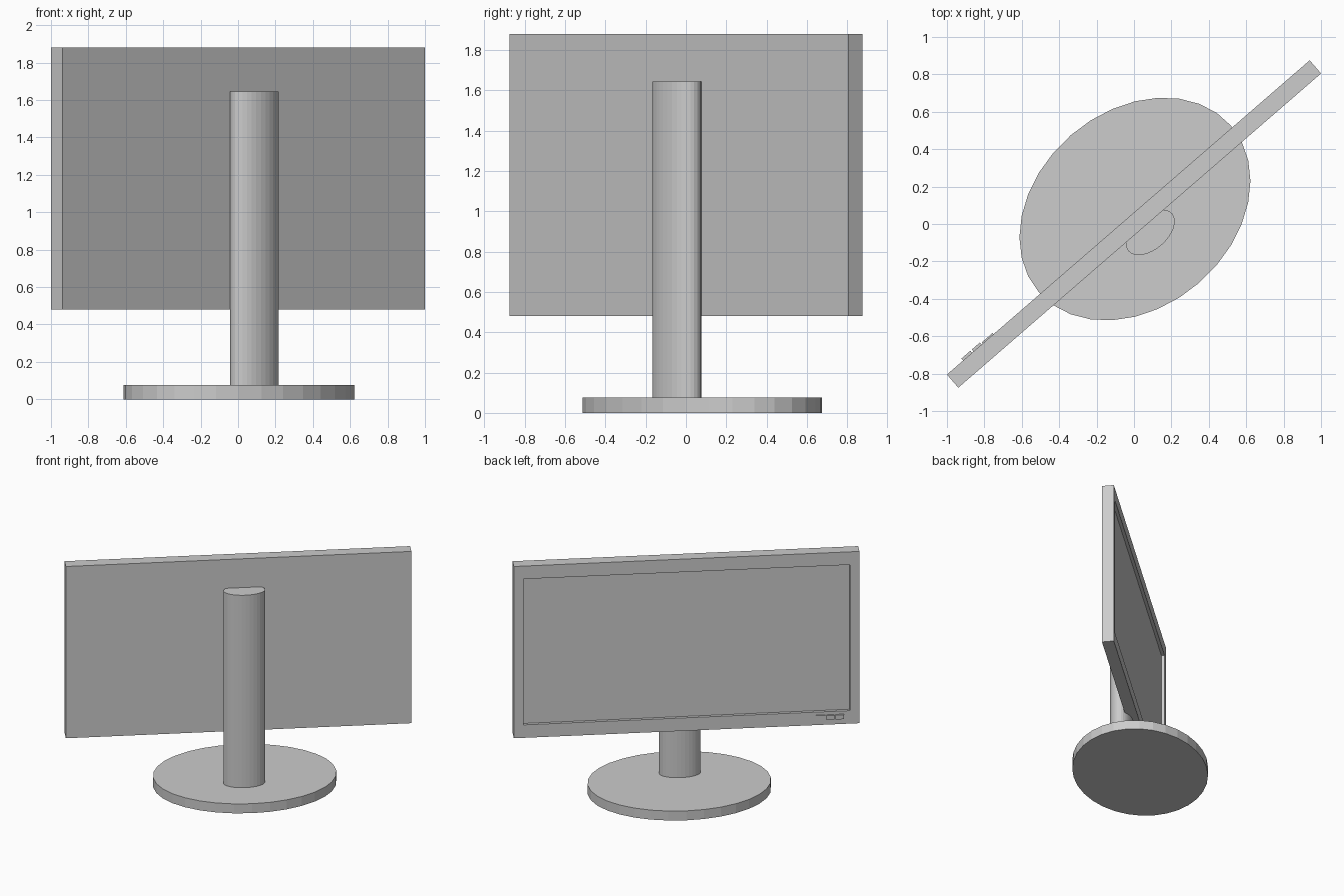
import bpy
import bmesh
import math
from mathutils import Matrix

cube = bpy.data.objects.get("Cube")
if cube:
    bpy.data.objects.remove(cube)

ANGLE = math.radians(40.9)
TURN = Matrix.Rotation(ANGLE, 4, 'Z')
LENGTH, THICK, BOTTOM, TOP = 2.566, 0.093, 0.48, 1.88

grey = bpy.data.materials.new("plain grey")
grey.use_nodes = True
colour = (0.604, 0.604, 0.604, 1)
grey.diffuse_color = colour
grey.node_tree.nodes["Principled BSDF"].inputs["Base Color"].default_value = colour


def finish(name, bm):
    """Turn the finished bmesh into a grey object."""
    mesh = bpy.data.meshes.new(name)
    bm.to_mesh(mesh)
    bm.free()
    mesh.materials.append(grey)
    obj = bpy.data.objects.new(name, mesh)
    bpy.context.collection.objects.link(obj)
    return obj


def box(x0, x1, y0, y1, z0, z1):
    """Box in the turned frame of the panel."""
    bm = bmesh.new()
    middle = Matrix.Translation(((x0 + x1) / 2, (y0 + y1) / 2, (z0 + z1) / 2))
    size = Matrix.Diagonal((x1 - x0, y1 - y0, z1 - z0, 1))
    bmesh.ops.create_cube(bm, size=1, matrix=middle @ size)
    return bm


def oval_column(name, centre, a, b, z0, z1, sides):
    """Upright elliptical cylinder aligned with the panel."""
    bm = bmesh.new()
    place = Matrix.Translation((*centre, (z0 + z1) / 2))
    bmesh.ops.create_cone(bm, cap_ends=True, segments=sides, radius1=1, radius2=1,
                          depth=z1 - z0, matrix=place @ TURN @ Matrix.Diagonal((a, b, 1, 1)))
    return finish(name, bm)


# Foot and post
oval_column("base", (0.005, 0.08), 0.68, 0.523, 0, 0.077, 32)
oval_column("post", (0.0875, -0.045), 0.154, 0.09, 0.077, 1.645, 32)

# Panel with a recessed screen on its +y side
bm = box(-LENGTH / 2, LENGTH / 2, -THICK / 2, THICK / 2, BOTTOM, TOP)
bm.normal_update()
face = max(bm.faces, key=lambda f: f.normal.y)
bmesh.ops.inset_individual(bm, faces=[face], thickness=0.1)
mid = (BOTTOM + TOP) / 2
for v in face.verts:
    v.co.z += 0.035 if v.co.z < mid else -0.035
bmesh.ops.inset_individual(bm, faces=[face], thickness=0)
for v in face.verts:
    v.co.y -= 0.025
bm.transform(TURN)
finish("monitor_panel", bm)

# Two buttons and a slim indicator at the lower corner of the bezel
corner, front = -LENGTH / 2, THICK / 2
for name, near, far, low, high, depth in (
        ("outer_button", 0.115, 0.178, 0.045, 0.08, 0.014),
        ("inner_button", 0.188, 0.245, 0.045, 0.08, 0.014),
        ("indicator", 0.254, 0.33, 0.07, 0.08, 0.008)):
    bm = box(corner + near, corner + far, front - 0.005, front + depth,
             BOTTOM + low, BOTTOM + high)
    bm.transform(TURN)
    finish(name, bm)
